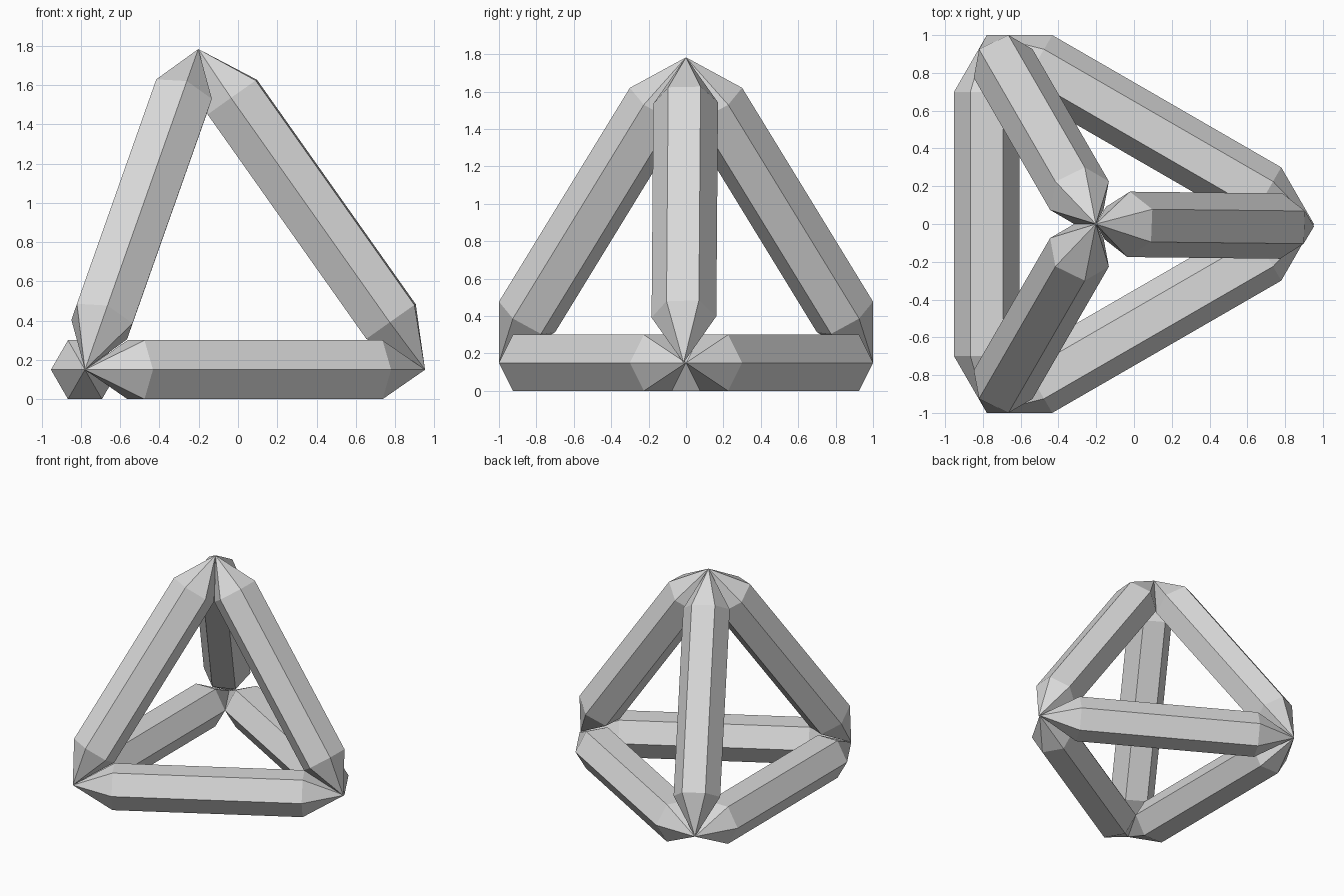
import bpy
import bmesh
from math import sin, cos, radians, sqrt
from mathutils import Vector

cube = bpy.data.objects.get("Cube")
if cube:
    bpy.data.objects.remove(cube, do_unlink=True)

EDGE = 2.0             # tetrahedron edge length
RADIUS = 0.3 / sqrt(3)  # hexagon corner radius, 0.3 across flats
TIP = 0.3              # length of the pointed ends
FLOOR = 0.15           # height of the base corners
CENTRE_X = -0.202

grey = bpy.data.materials.new("light grey")
grey.use_nodes = True
grey.diffuse_color = (0.7, 0.7, 0.7, 1)
grey.node_tree.nodes["Principled BSDF"].inputs["Base Color"].default_value = (0.7, 0.7, 0.7, 1)


def strut(name, start, end, roll=0.0):
    """Hexagonal bar with a pointed tip at each end, flat side up."""
    axis = (end - start).normalized()
    side = Vector((-axis.y, axis.x, 0)).normalized()
    up = axis.cross(side)
    bm = bmesh.new()
    rings = []
    for centre in (start + axis * TIP, end - axis * TIP):
        ring = []
        for k in range(6):
            a = radians(60 * k - roll)
            ring.append(bm.verts.new(centre + RADIUS * (side * cos(a) + up * sin(a))))
        rings.append(ring)
    tips = [bm.verts.new(start), bm.verts.new(end)]
    for k in range(6):
        j = (k + 1) % 6
        bm.faces.new((rings[0][k], rings[0][j], rings[1][j], rings[1][k]))
        for tip, ring in zip(tips, rings):
            bm.faces.new((tip, ring[k], ring[j]))
    bmesh.ops.recalc_face_normals(bm, faces=bm.faces[:])
    mesh = bpy.data.meshes.new(name)
    bm.to_mesh(mesh)
    bm.free()
    mesh.materials.append(grey)
    obj = bpy.data.objects.new(name, mesh)
    bpy.context.collection.objects.link(obj)


# Corners of the tetrahedron
reach = EDGE / sqrt(3)
apex = Vector((CENTRE_X, 0, FLOOR + EDGE * sqrt(2 / 3)))
left = Vector((CENTRE_X + reach, 0, FLOOR))
front = Vector((CENTRE_X - reach / 2, -EDGE / 2, FLOOR))
back = Vector((CENTRE_X - reach / 2, EDGE / 2, FLOOR))

# Base triangle
strut("base_strut_front", front, left)
strut("base_strut_back", left, back)
strut("base_strut_right", back, front)

# Sloping struts, each slightly rolled about its length
strut("sloping_strut_left", apex, left + Vector((0, -0.013, 0)), -2)
strut("sloping_strut_front", apex, front, 5)
strut("sloping_strut_back", apex, back, -5)
